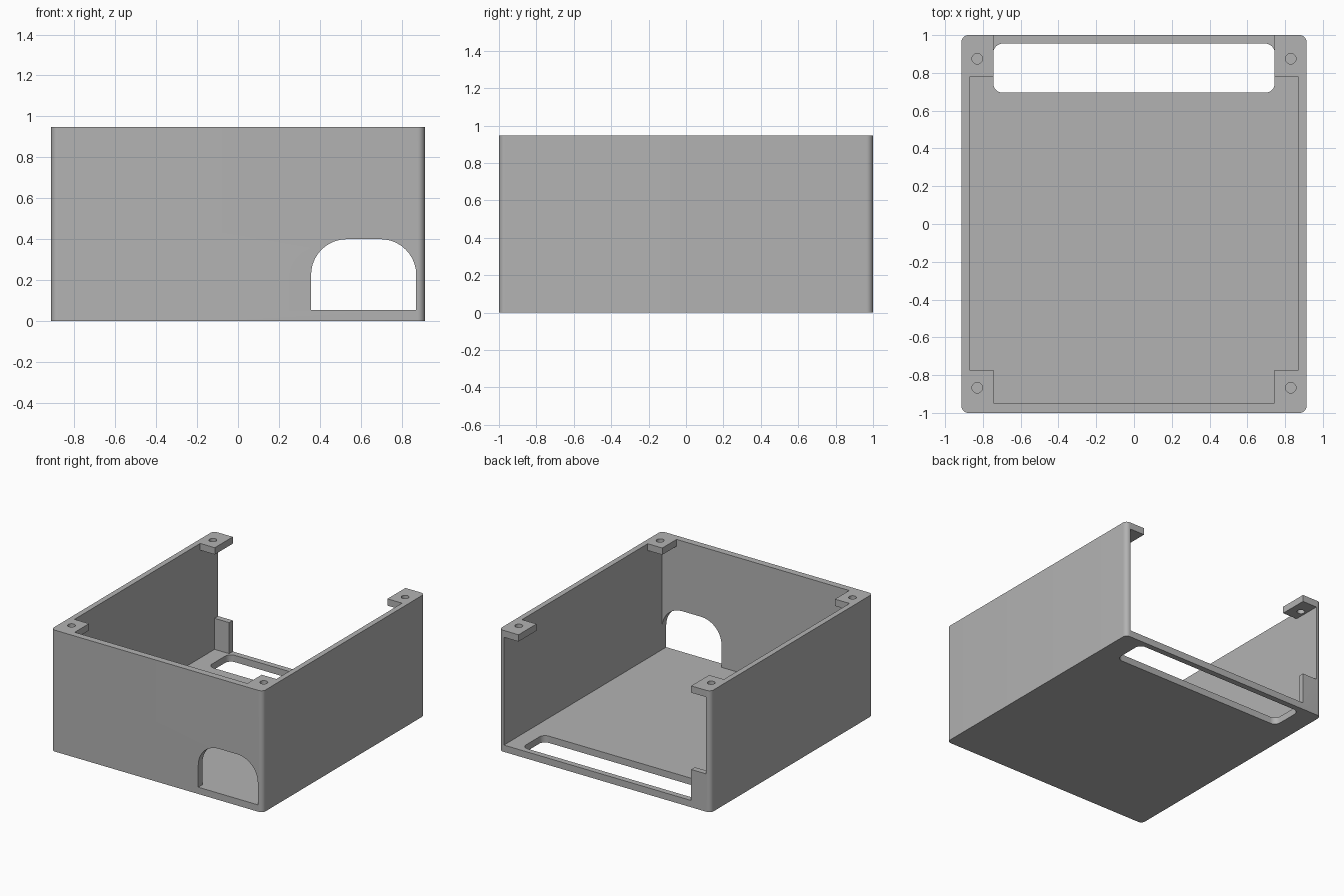
import bpy, bmesh, math
from mathutils import Vector

if "Cube" in bpy.data.objects:
    bpy.data.objects.remove(bpy.data.objects["Cube"], do_unlink=True)

# Overall dimensions
HX, HY, H = 0.913, 1.0, 0.947
WALL, FLOOR, LIP = 0.042, 0.053, 0.053
IX, FRONT, BACK = HX - WALL, -0.948, 0.955
TAB_X = 0.745
FAR = 1.2

grey = bpy.data.materials.new("case grey")
grey.use_nodes = True
colour = (0.45, 0.45, 0.45, 1)
grey.diffuse_color = colour
grey.node_tree.nodes["Principled BSDF"].inputs["Base Color"].default_value = colour


def rounded(x0, x1, y0, y1, r, square_bottom=False, steps=10):
    """Counter-clockwise rectangle outline with rounded corners."""
    pts = []
    corners = [(x0, y0, 1, 1, 180), (x1, y0, -1, 1, 270),
               (x1, y1, -1, -1, 0), (x0, y1, 1, -1, 90)]
    for i, (x, y, sx, sy, start) in enumerate(corners):
        if square_bottom and i < 2:
            pts.append((x, y))
            continue
        for k in range(steps + 1):
            a = math.radians(start + 90 * k / steps)
            pts.append((x + r * (sx + math.cos(a)), y + r * (sy + math.sin(a))))
    return pts


def prism(name, pts, lo, hi, along_y=False):
    """Extrude an outline along z, or an x-z outline along y."""
    bm = bmesh.new()
    place = (lambda p: (p[0], lo, p[1])) if along_y else (lambda p: (p[0], p[1], lo))
    face = bm.faces.new([bm.verts.new(place(p)) for p in pts])
    out = bmesh.ops.extrude_face_region(bm, geom=[face])
    shift = Vector((0, hi - lo, 0) if along_y else (0, 0, hi - lo))
    bmesh.ops.translate(bm, vec=shift,
                        verts=[v for v in out["geom"] if isinstance(v, bmesh.types.BMVert)])
    bmesh.ops.recalc_face_normals(bm, faces=bm.faces)
    mesh = bpy.data.meshes.new(name)
    bm.to_mesh(mesh)
    bm.free()
    mesh.materials.append(grey)
    obj = bpy.data.objects.new(name, mesh)
    bpy.context.collection.objects.link(obj)
    return obj


def rect(x0, x1, y0, y1):
    return [(x0, y0), (x1, y0), (x1, y1), (x0, y1)]


# Solid case block with rounded upright corners
case = prism("case", rounded(-HX, HX, -HY, HY, 0.035), 0, H)

cutters = []
# Main cavity under the corner tabs
cutters.append(prism("cavity_cutter", rect(-IX, IX, FRONT, BACK), FLOOR, H - LIP))
# Top opening, leaving four corner tabs
ty0, ty1 = -0.772, 0.778
cross = [(-TAB_X, FRONT), (TAB_X, FRONT), (TAB_X, ty0), (IX, ty0), (IX, ty1),
         (TAB_X, ty1), (TAB_X, FAR), (-TAB_X, FAR), (-TAB_X, ty1), (-IX, ty1),
         (-IX, ty0), (-TAB_X, ty0)]
cutters.append(prism("top_cutter", cross, H - LIP - 0.1, FAR))
# Open back, leaving a short post in one corner
post_top = 0.295
opening = [(-TAB_X, FLOOR), (IX, FLOOR), (IX, H - LIP), (-IX, H - LIP),
           (-IX, post_top), (-TAB_X, post_top)]
cutters.append(prism("back_cutter", opening, BACK - 0.1, FAR, along_y=True))
# Slot through the floor
cutters.append(prism("slot_cutter", rounded(-TAB_X, TAB_X, 0.695, BACK, 0.05), -0.1, FLOOR + 0.1))
# Arched port in the front wall
cutters.append(prism("port_cutter", rounded(0.357, IX, FLOOR, 0.4, 0.175, True),
                     -FAR, FRONT + 0.1, along_y=True))
# Screw holes in the tabs
for x in (-0.83, 0.83):
    for y in (-0.867, 0.875):
        cutters.append(prism("screw_hole_cutter",
                             rounded(x - 0.028, x + 0.028, y - 0.028, y + 0.028, 0.0279, steps=6),
                             H - LIP - 0.1, FAR))

# Carve the block and drop the cutters
bpy.ops.object.select_all(action='DESELECT')
bpy.context.view_layer.objects.active = case
case.select_set(True)
for cutter in cutters:
    cutter.hide_render = True
    mod = case.modifiers.new("cut", 'BOOLEAN')
    mod.operation = 'DIFFERENCE'
    mod.solver = 'EXACT'
    mod.object = cutter
    bpy.ops.object.modifier_apply(modifier=mod.name)
    bpy.data.objects.remove(cutter, do_unlink=True)

bpy.ops.object.shade_smooth_by_angle(angle=math.radians(30))
